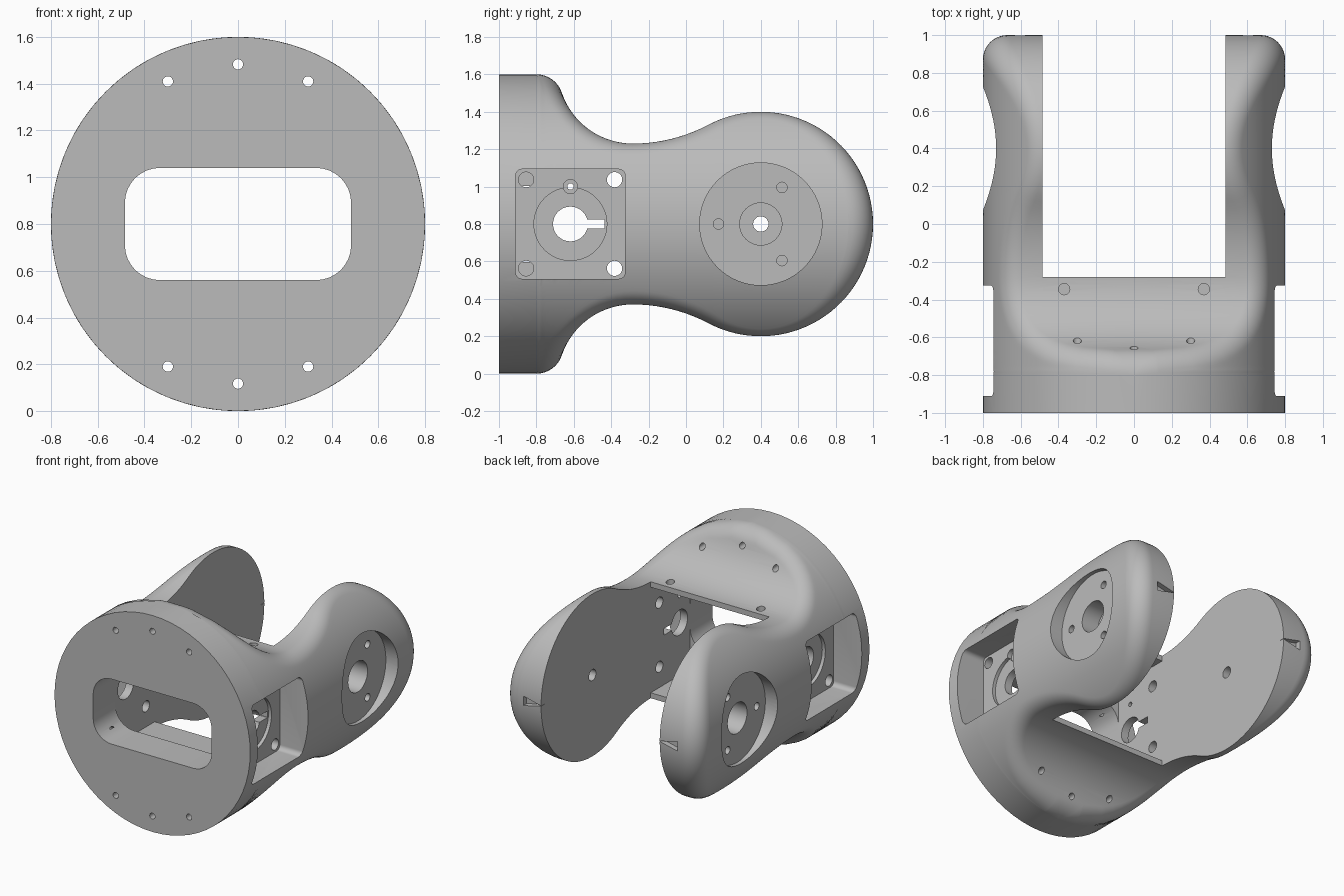
import bpy, bmesh
from math import sin, cos, pi, radians, atan2, sqrt
from mathutils import Vector, Matrix

cube = bpy.data.objects.get("Cube")
if cube:
    bpy.data.objects.remove(cube)

MID = 0.8          # height of the main axis
R = 0.8            # radius of the round body
FIL = 0.13         # edge rounding radius
INNER = 0.485      # inside face of each arm

grey = bpy.data.materials.new("plain grey")
grey.use_nodes = True
grey.diffuse_color = (0.5, 0.5, 0.5, 1)
grey.node_tree.nodes["Principled BSDF"].inputs["Base Color"].default_value = (0.5, 0.5, 0.5, 1)

cutters = bpy.data.collections.new("cutters")
bpy.context.scene.collection.children.link(cutters)


def make_object(name, bm, collection):
    bmesh.ops.recalc_face_normals(bm, faces=bm.faces)
    mesh = bpy.data.meshes.new(name)
    bm.to_mesh(mesh)
    bm.free()
    ob = bpy.data.objects.new(name, mesh)
    ob.location.z = MID
    collection.objects.link(ob)
    return ob


def prism(name, outline, axis, start, end):
    """Cutter: a 2D outline swept along one axis."""
    place = {"x": lambda a, b, t: (t, a, b),
             "y": lambda a, b, t: (a, t, b),
             "z": lambda a, b, t: (a, b, t)}[axis]
    bm = bmesh.new()
    low = [bm.verts.new(place(a, b, start)) for a, b in outline]
    high = [bm.verts.new(place(a, b, end)) for a, b in outline]
    bm.faces.new(low)
    bm.faces.new(high)
    n = len(low)
    for i in range(n):
        j = (i + 1) % n
        bm.faces.new((low[i], low[j], high[j], high[i]))
    ob = make_object(name, bm, cutters)
    ob.hide_render = True


def circle(a, b, r, n=32):
    return [(a + r * cos(2 * pi * i / n), b + r * sin(2 * pi * i / n)) for i in range(n)]


def rounded_rect(a, b, half_w, half_h, r, n=8):
    pts = []
    for k, (sa, sb) in enumerate(((1, 1), (-1, 1), (-1, -1), (1, -1))):
        for i in range(n + 1):
            t = pi / 2 * (k + i / n)
            pts.append((a + sa * (half_w - r) + r * cos(t), b + sb * (half_h - r) + r * sin(t)))
    return pts


# Side profile as tangent arcs: (centre y, centre z, radius, from, to, steps, outward sign)
arcs = [(-0.8, 0.6566, 0.1434, 90, 18.6, 10, 1),
        (-0.285, 0.83, 0.4, 198.6, 270, 14, -1),
        (-0.285, 1.295, 0.865, 270, 297.9, 10, -1),
        (0.4, 0, 0.6, 117.9, 0, 32, 1)]
profile = [(-1.0, R, 0.0, 1.0)]
for cy, cz, r, a0, a1, steps, sign in arcs:
    for i in range(steps + 1):
        if i == 0 and len(profile) > 1:
            continue
        a = radians(a0 + (a1 - a0) * i / steps)
        profile.append((cy + r * cos(a), cz + r * sin(a), sign * cos(a), sign * sin(a)))


def quarter_ring(y, z, ny, nz):
    """Flat strip, rolled edge and round side of one station."""
    zc = max(z - FIL * nz, 0)
    xc = sqrt(max((R - FIL) ** 2 - zc ** 2, 0))
    ball = Vector((xc, y - FIL * ny, zc))
    flat_n = Vector((0, ny, nz))
    side_n = Vector((xc, 0, zc)).normalized()
    turn = flat_n.angle(side_n)
    pts = [Vector((0, y, z))]
    for k in range(11):
        t = k / 10
        if turn < 1e-4:
            n = side_n
        else:
            n = (flat_n * sin((1 - t) * turn) + side_n * sin(t * turn)) / sin(turn)
        pts.append(ball + FIL * n)
    top = atan2(zc, xc)
    for k in range(1, 17):
        a = top * (1 - k / 16)
        pts.append(Vector((R * cos(a), ball.y, R * sin(a))))
    return pts


# Yoke body: one lofted quarter, mirrored twice
bm = bmesh.new()
rings = [[bm.verts.new(p) for p in quarter_ring(*s)] for s in profile]
for r0, r1 in zip(rings, rings[1:]):
    for i in range(len(r0) - 1):
        bm.faces.new((r0[i], r0[i + 1], r1[i + 1], r1[i]))
bm.faces.new(rings[0] + [bm.verts.new((0, -1, 0))])
bmesh.ops.remove_doubles(bm, verts=bm.verts, dist=1e-4)
bmesh.ops.dissolve_degenerate(bm, edges=bm.edges, dist=1e-5)
for flip in (Vector((-1, 1, 1)), Vector((1, 1, -1))):
    copy = bmesh.ops.duplicate(bm, geom=bm.verts[:] + bm.edges[:] + bm.faces[:])["geom"]
    bmesh.ops.transform(bm, matrix=Matrix.Diagonal(flip).to_4x4(),
                        verts=[g for g in copy if isinstance(g, bmesh.types.BMVert)])
    bmesh.ops.reverse_faces(bm, faces=[g for g in copy if isinstance(g, bmesh.types.BMFace)])
    bmesh.ops.remove_doubles(bm, verts=bm.verts, dist=1e-4)
body = make_object("yoke_body", bm, bpy.context.scene.collection)

# Gap between the arms joined to the inner chamber
gap = [(-0.74, -0.39), (-0.28, -0.39), (-0.28, -1), (1.2, -1),
       (1.2, 1), (-0.28, 1), (-0.28, 0.39), (-0.74, 0.39)]
prism("arm_gap", gap, "x", -INNER, INNER)

# Front window
prism("front_window", rounded_rect(0, 0, INNER - 0.001, 0.24, 0.15), "y", -1.2, -0.6)

# Flange screw holes, top and bottom
for s in (-1, 1):
    for x, z in ((-0.3, 0.61), (0, 0.683), (0.3, 0.61)):
        prism("flange_hole", circle(x, s * z, 0.022, 20), "y", -1.1, -0.4)

# Neck holes
for x in (-0.37, 0.37):
    prism("neck_hole", circle(x, -0.345, 0.03, 20), "z", 0.3, 0.6)

# Side features, the same on both arms
for s in (-1, 1):
    def side(name, outline, depth):
        prism(name, outline, "x", s * depth, s * 1.1)

    side("motor_pocket", rounded_rect(-0.618, 0, 0.293, 0.293, 0.035), 0.57)
    side("motor_ring", circle(-0.618, 0, 0.195, 48), 0.545)
    side("shaft_hole", circle(-0.618, 0, 0.093), 0.4)
    side("key_slot", rounded_rect(-0.52, 0, 0.085, 0.024, 0.002, 1), 0.41)
    side("pin_recess", circle(-0.618, 0.2, 0.038, 20), 0.535)
    side("pin_hole", circle(-0.618, 0.2, 0.017, 16), 0.42)
    for y in (-0.855, -0.382):
        for z in (-0.237, 0.237):
            side("motor_screw_hole", circle(y, z, 0.041, 20), 0.43)
    side("horn_pocket", circle(0.4, 0, 0.327, 64), 0.7)
    side("horn_bore", circle(0.4, 0, 0.113), 0.56)
    side("horn_axle_hole", circle(0.4, 0, 0.041, 24), 0.44)
    for a in (60, 180, 300):
        side("horn_screw_hole",
             circle(0.4 + 0.226 * cos(radians(a)), 0.226 * sin(radians(a)), 0.028, 20), 0.57)
    # Alignment arrow at the tip of the arm
    arrow = [(s * 0.48, 0), (s * 0.63, 0.035), (s * 0.63, -0.035)]
    prism("tip_arrow", arrow, "y", 0.96, 1.1)

# Cut everything, keep the result and drop the cutters
cut = body.modifiers.new("cuts", "BOOLEAN")
cut.operation = "DIFFERENCE"
cut.solver = "EXACT"
cut.operand_type = "COLLECTION"
cut.collection = cutters
bpy.context.view_layer.update()
result = bpy.data.meshes.new_from_object(body.evaluated_get(bpy.context.evaluated_depsgraph_get()))
body.modifiers.clear()
body.data = result
result.materials.clear()
result.materials.append(grey)
for face in result.polygons:
    face.material_index = 0
for ob in list(cutters.objects):
    bpy.data.objects.remove(ob)
bpy.data.collections.remove(cutters)

# Smooth shading with crisp cut edges
bpy.ops.object.select_all(action="DESELECT")
body.select_set(True)
bpy.context.view_layer.objects.active = body
bpy.ops.object.shade_smooth_by_angle(angle=radians(30))
